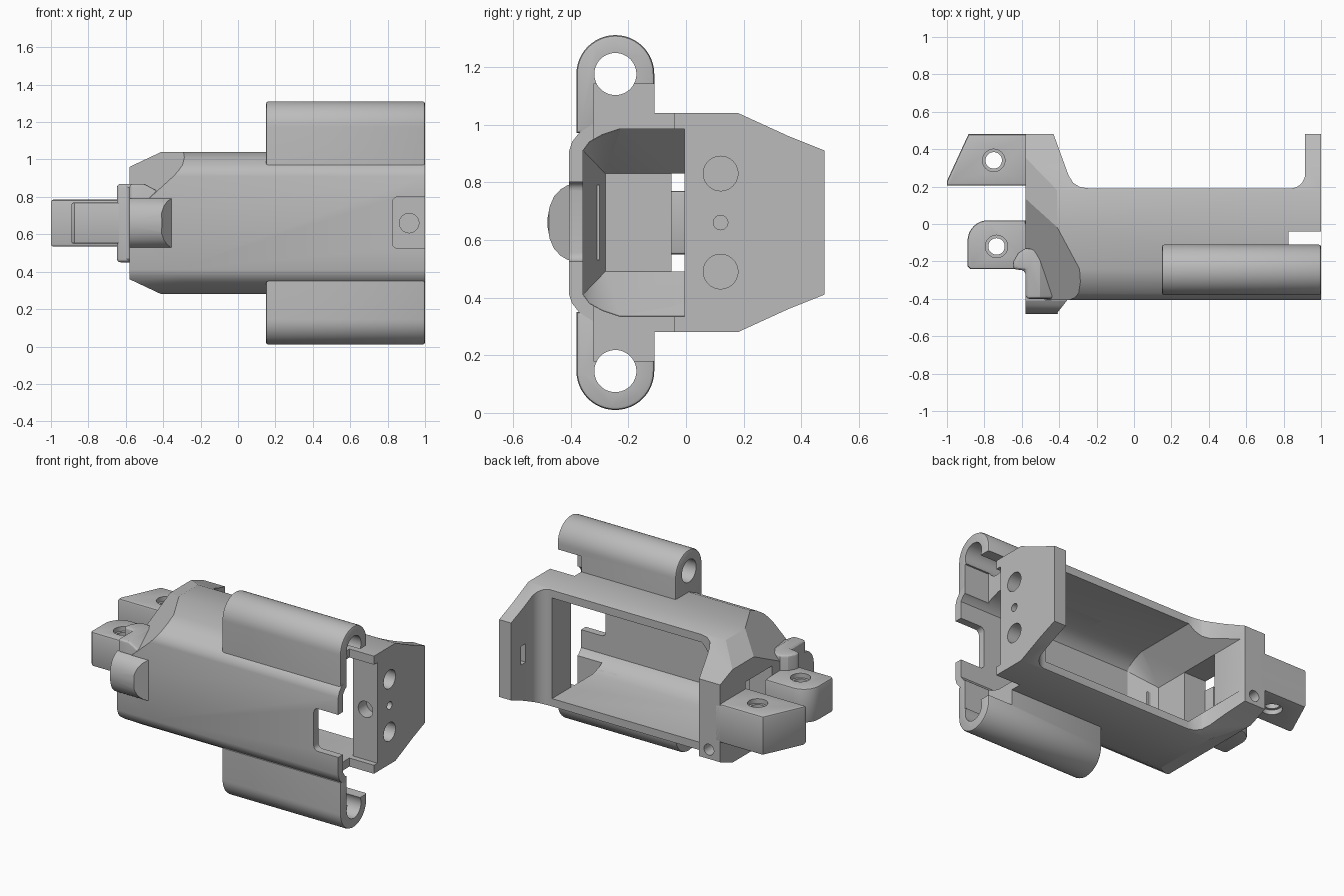
import bpy, bmesh, math
from mathutils import Vector, Matrix

old = bpy.data.objects.get("Cube")
if old:
    bpy.data.objects.remove(old)

MID = 0.66  # height of the symmetry plane

grey = bpy.data.materials.new("plain grey")
grey.use_nodes = True
grey.diffuse_color = (0.5, 0.5, 0.5, 1)
grey.node_tree.nodes["Principled BSDF"].inputs["Base Color"].default_value = (0.5, 0.5, 0.5, 1)


def make(name, bm):
    bmesh.ops.recalc_face_normals(bm, faces=bm.faces)
    mesh = bpy.data.meshes.new(name)
    bm.to_mesh(mesh)
    bm.free()
    mesh.materials.append(grey)
    ob = bpy.data.objects.new(name, mesh)
    bpy.context.collection.objects.link(ob)
    return ob


def prism(name, axis, pts, lo, hi, end_bevel=0):
    """Extrude a flat outline along x, y or z."""
    place = {"x": lambda a, b, t: (t, a, b),
             "y": lambda a, b, t: (a, t, b),
             "z": lambda a, b, t: (a, b, t)}[axis]
    bm = bmesh.new()
    face = bm.faces.new([bm.verts.new(place(a, b, lo)) for a, b in pts])
    ext = bmesh.ops.extrude_face_region(bm, geom=[face], use_keep_orig=True)
    top = [v for v in ext["geom"] if isinstance(v, bmesh.types.BMVert)]
    bmesh.ops.translate(bm, verts=top, vec=place(0, 0, hi - lo))
    bmesh.ops.recalc_face_normals(bm, faces=bm.faces)
    if end_bevel:
        i = "xyz".index(axis)
        rim = [e for e in bm.edges if abs(e.verts[0].co[i] - e.verts[1].co[i]) < 1e-5]
        bmesh.ops.bevel(bm, geom=rim, offset=end_bevel, segments=2, profile=0.5, affect="EDGES")
    return make(name, bm)


def box(name, x, y, z):
    return prism(name, "z", [(x[0], y[0]), (x[1], y[0]), (x[1], y[1]), (x[0], y[1])], *z)


def arc(cx, cy, r, a0, a1, n):
    steps = [math.radians(a0 + (a1 - a0) * i / n) for i in range(n + 1)]
    return [(cx + r * math.cos(a), cy + r * math.sin(a)) for a in steps]


def rod(axis, a, b, r, lo, hi):
    return prism("hole", axis, arc(a, b, r, 0, 352.5, 47), lo, hi)


def mirrored(half):
    return [(a, MID + h) for a, h in half] + [(a, MID - h) for a, h in reversed(half)]


def apply_mods(ob):
    bpy.context.view_layer.update()
    dg = bpy.context.evaluated_depsgraph_get()
    mesh = bpy.data.meshes.new_from_object(ob.evaluated_get(dg))
    ob.modifiers.clear()
    ob.data = mesh


def boolean(ob, op, *tools):
    for tool in tools:
        m = ob.modifiers.new("bool", "BOOLEAN")
        m.operation, m.solver, m.object = op, "EXACT", tool
        apply_mods(ob)
        bpy.data.objects.remove(tool)


# Main shell: side outline crossed with top and front outlines
side = [(-.405, .25), (-.395, .28), (-.37, .312), (-.31, .35), (-.24, .38),
        (.18, .38), (.355, .30), (.48, .25)]
plan = ([(-.58, -.5), (-.58, .6), (-.475, .6), (-.43, .48), (-.35, .26), (-.325, .22), (-.29, .198), (-.24, .19)]
        + arc(.835, .27, .08, -90, 0, 8) + [(.915, .6), (1, .6), (1, -.5)])
front = [(-.7, .244), (-.2, .479), (1.2, .479)]
shell = prism("shell", "x", mirrored(side), -1.5, 1.5)
boolean(shell, "INTERSECT",
        prism("plan", "z", plan, -1, 2.5),
        prism("front", "y", mirrored(front), -1, 1))

# Slanted cuts on both sides of the nose
for s in (1, -1):
    n = Vector((-.041, -.022, .045 * s)).normalized()
    bm = bmesh.new()
    bmesh.ops.create_cube(bm, size=2)
    at = Vector((-.42, 0, MID + .38 * s)) + n
    bm.transform(Matrix.Translation(at) @ n.to_track_quat("Z", "Y").to_matrix().to_4x4())
    boolean(shell, "DIFFERENCE", make("nose_cut", bm))

# Pocket, with a tapering end and a tunnel through the nose
pocket = [(-.357, .25), (-.335, .28), (-.29, .305), (-.23, .325)]


def cut_pocket(ob):
    boolean(ob, "DIFFERENCE",
            prism("pocket", "x", mirrored(pocket + [(.6, .325)]), -.25, .825),
            prism("mouth", "x", mirrored(pocket + [(-.005, .325)]), .8, 1.1),
            box("side_gap", (.825, 1.1), (-.32, -.04), (MID - .48, MID + .48)))


cut_pocket(shell)
bm = bmesh.new()
for x, outline in ((-.249, pocket + [(.6, .325)]), (-.42, [(-.28, .17), (.6, .17)])):
    for y, z in mirrored(outline):
        bm.verts.new((x, y, z))
bmesh.ops.convex_hull(bm, input=bm.verts)
boolean(shell, "DIFFERENCE", make("taper", bm),
        box("tunnel", (-.7, -.4), (-.05, .22), (MID - .17, MID + .17)))

# Front notch, screw holes and latch slot
notch = [(1.1, .525)] + arc(.855, .555, .03, 270, 180, 5) + arc(.855, .77, .03, 180, 90, 5) + [(1.1, .8)]
boolean(shell, "DIFFERENCE",
        prism("notch", "y", notch, -.6, -.3),
        rod("x", .12, MID + .17, .06, .88, 1.1),
        rod("x", .12, MID - .17, .06, .88, 1.1),
        rod("x", .12, MID, .025, .93, 1.1),
        rod("y", .915, MID, .052, -.1, .08),
        box("slot", (.85, .965), (.33, .38), (.6, .72)),
        rod("y", -.5, .47, .035, .35, .6))

# Two side tubes with hooked open ends
tubes = []
for s, name in ((1, "upper_tube"), (-1, "lower_tube")):
    half = [(-.11, .31)] + arc(-.245, .515, .135, 0, 180, 24) + [(-.38, .31)]
    tube = prism(name, "x", [(y, MID + s * h) for y, h in half], .15, 1, .012)
    boolean(tube, "DIFFERENCE", rod("x", -.245, MID + s * .515, .073, 0, 1.2))
    cut_pocket(tube)
    tubes.append(tube)


def screw_hole(ob, x, y, top):
    boolean(ob, "DIFFERENCE", rod("z", x, y, .044, 0, 2),
            rod("z", x, y, .06, top - .03, top + .1),
            rod("z", x, y, .06, 2 * MID - top - .1, 2 * MID - top + .03))


# Rear lug with slanted end
rear_lug = prism("rear_lug", "z", [(-1, .205), (-.55, .205), (-.55, .48), (-.885, .48), (-1, .23)],
                 MID - .125, MID + .125, .012)
screw_hole(rear_lug, -.75, .34, MID + .125)

# Front lug with rounded corner
front_lug = prism("front_lug", "z",
                  [(-.89, -.225), (-.875, -.24), (-.6, -.24), (-.56, -.2), (-.58, .02)]
                  + arc(-.78, -.09, .11, 90, 180, 8), MID - .11, MID + .11, .01)
screw_hole(front_lug, -.735, -.12, MID + .11)

# Collar joining the front lug to the nose
collar = prism("collar", "z",
               [(-.65, -.24), (-.645, -.2), (-.62, -.155), (-.58, -.13), (-.53, -.135), (-.48, -.18),
                (-.43, -.27), (-.38, -.385), (-.4, -.4), (-.58, -.4), (-.58, -.25)],
               MID - .21, MID + .21)
# sloping shoulders towards the body
for s in (1, -1):
    shoulder = [(-.52, MID + .22 * s), (-.3, MID + .1 * s), (-.3, MID + .4 * s)]
    boolean(collar, "DIFFERENCE", prism("shoulder", "y", shoulder, -.8, .2))
bev = collar.modifiers.new("soft", "BEVEL")
bev.width, bev.segments, bev.limit_method, bev.angle_limit = .02, 3, "ANGLE", math.radians(50)
apply_mods(collar)

# Rounded pad on the front of the nose
curve = [(-.3, .13), (-.41, .13), (-.435, .115), (-.458, .09), (-.473, .055), (-.48, .015)]
pad = prism("front_pad", "x", mirrored(curve), -1.5, 1.5)
boolean(pad, "INTERSECT", prism("pad_plan", "z",
        [(-.58, -.2), (-.58, -.6), (-.31, -.6), (-.41, -.475), (-.355, -.405), (-.355, -.2)], 0, 2))

# Smooth rounded areas, keep hard edges
for ob in [shell, rear_lug, front_lug, collar, pad] + tubes:
    bpy.ops.object.select_all(action="DESELECT")
    ob.select_set(True)
    bpy.context.view_layer.objects.active = ob
    bpy.ops.object.shade_smooth_by_angle(angle=math.radians(25))
